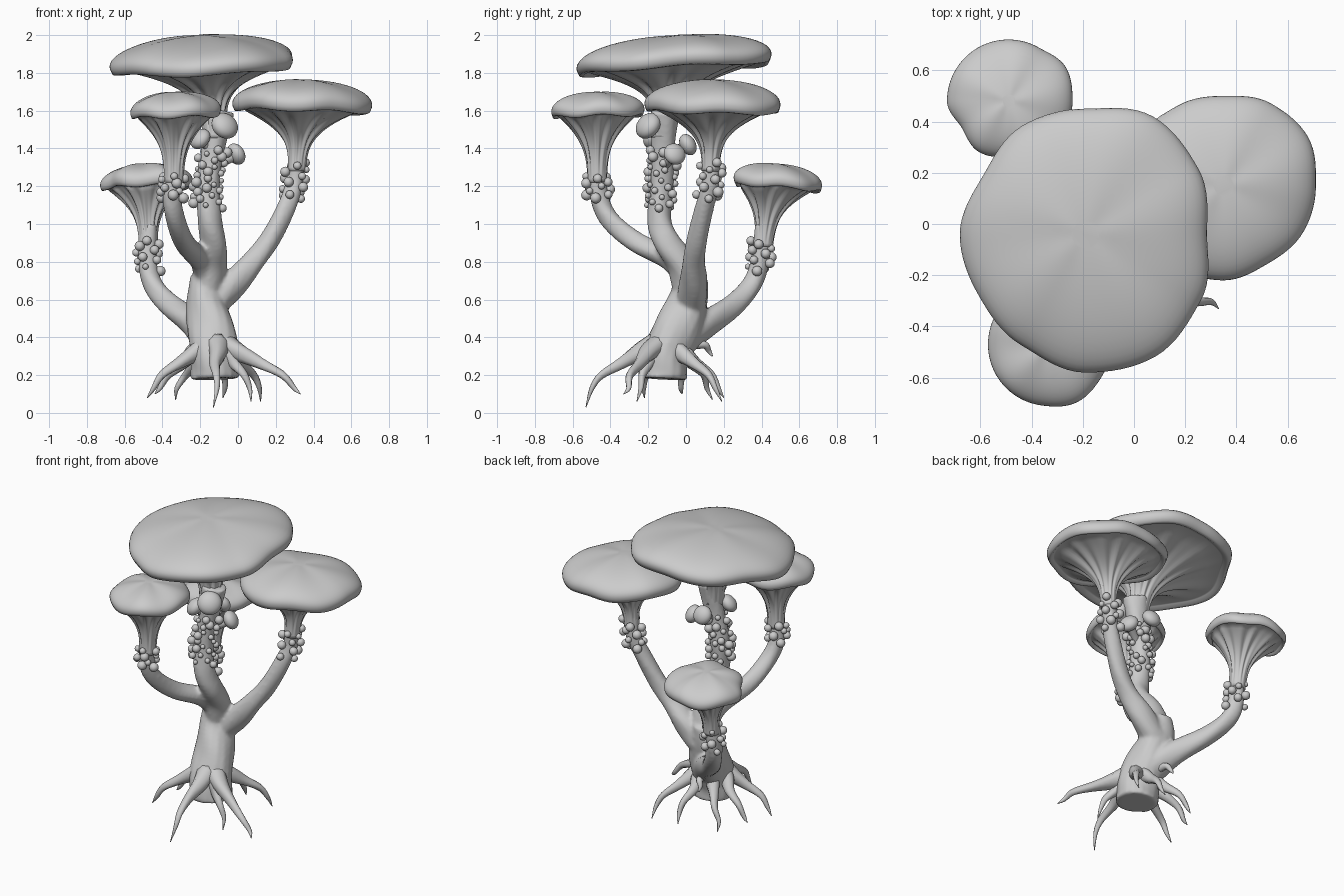
import bpy, bmesh, math, random
from mathutils import Vector, Matrix

random.seed(4)
TAU = math.tau
if "Cube" in bpy.data.objects:
    bpy.data.objects.remove(bpy.data.objects["Cube"])

grey = bpy.data.materials.new("stone grey")
grey.use_nodes = True
colour = (0.6, 0.6, 0.6, 1)
grey.diffuse_color = colour
grey.node_tree.nodes["Principled BSDF"].inputs["Base Color"].default_value = colour


def finish(bm, name):
    bmesh.ops.recalc_face_normals(bm, faces=bm.faces)
    for face in bm.faces:
        face.smooth = True
    mesh = bpy.data.meshes.new(name)
    bm.to_mesh(mesh)
    bm.free()
    mesh.materials.append(grey)
    obj = bpy.data.objects.new(name, mesh)
    bpy.context.collection.objects.link(obj)
    return obj


def spline(points, steps):
    """Smooth path through control points of position and radius."""
    pts = [Vector(p) for p in points]
    pts = [2 * pts[0] - pts[1]] + pts + [2 * pts[-1] - pts[-2]]
    path = []
    for a, b, c, d in zip(pts, pts[1:], pts[2:], pts[3:]):
        for i in range(steps):
            t = i / steps
            path.append(b + (c - a) * t / 2 + (a - 2.5 * b + 2 * c - d / 2) * t**2
                        + (1.5 * (b - c) + (d - a) / 2) * t**3)
    return path + [pts[-2]]


def skin(bm, rings, cap_ends=True):
    for low, high in zip(rings, rings[1:]):
        n = len(low)
        for i in range(n):
            bm.faces.new((low[i], low[(i + 1) % n], high[(i + 1) % n], high[i]))
    if cap_ends:
        bm.faces.new(rings[0])
        bm.faces.new(rings[-1])


def tube(bm, points, sides=16, steps=5, wobble=0.05):
    path = spline(points, steps)
    side = Vector((0.9, 0.3, 0.1))
    rings = []
    for i, p in enumerate(path):
        along = path[min(i + 1, len(path) - 1)].xyz - path[max(i - 1, 0)].xyz
        along.normalize()
        side = (side - along * side.dot(along)).normalized()
        other = along.cross(side)
        ring = []
        for k in range(sides):
            a = TAU * k / sides
            r = p.w * (1 + wobble * math.sin(3 * a + i * 0.5) * (i > 0))
            ring.append(bm.verts.new(p.xyz + (side * math.cos(a) + other * math.sin(a)) * r))
        rings.append(ring)
    skin(bm, rings)


def ball(bm, centre, radius, squash=1.0, axis=(0, 0, 1)):
    turn = Vector(axis).to_track_quat('Z', 'Y').to_matrix().to_4x4()
    size = Matrix.Diagonal((radius, radius, radius * squash, 1))
    bmesh.ops.create_icosphere(bm, subdivisions=3, radius=1,
                               matrix=Matrix.Translation(centre) @ turn @ size)


# Trunk and branches, fused into one skin
main_stem = [(-.17, .03, .62, .09), (-.14, -.02, .78, .08), (-.13, -.1, .9, .07),
             (-.15, -.14, 1.02, .065), (-.16, -.13, 1.2, .062), (-.13, -.12, 1.4, .062),
             (-.1, -.11, 1.6, .08)]
front_stem = [(-.16, .02, .7, .07), (-.2, -.08, .81, .06), (-.28, -.26, .9, .055),
              (-.33, -.4, 1.02, .052), (-.35, -.46, 1.14, .05), (-.34, -.47, 1.3, .05)]
left_stem = [(-.13, .03, .58, .08), (-.02, .04, .69, .075), (.08, .04, .8, .06),
             (.17, .06, .92, .055), (.26, .1, 1.1, .05), (.3, .13, 1.22, .046),
             (.31, .13, 1.36, .046)]
back_stem = [(-.14, -.04, .38, .1), (-.23, .1, .47, .075), (-.36, .25, .57, .06),
             (-.45, .35, .68, .053), (-.48, .39, .8, .05), (-.47, .41, 1, .045)]
trunk = [(-.12, -.12, .18, .13), (-.125, -.11, .3, .13), (-.14, -.05, .44, .125),
         (-.17, .01, .58, .108), (-.17, .03, .72, .085)]
bm = bmesh.new()
for limb in (trunk, main_stem, front_stem, left_stem, back_stem):
    tube(bm, limb)
body = finish(bm, "trunk_and_branches")
remesh = body.modifiers.new("fuse", 'REMESH')
remesh.mode = 'VOXEL'
remesh.voxel_size = 0.012
remesh.use_smooth_shade = True
relax = body.modifiers.new("relax", 'SMOOTH')
relax.factor = 0.5
relax.iterations = 5

# Roots arching out of the trunk foot to thin tips
root_tips = [(-.13, -.53, .03), (.33, -.33, .1), (-.48, -.22, .08), (-.33, .14, .07),
             (.12, .19, .06), (.07, -.26, .06), (-.44, -.02, .1), (-.08, .2, .08)]
foot = Vector((-.12, -.12, 0))
bm = bmesh.new()
for tip in root_tips:
    out = Vector((tip[0], tip[1], 0)) - foot
    reach = out.length
    across = out.normalized().cross(Vector((0, 0, 1)))
    path = []
    for f, z, r in ((0, .37, .06), (.3, .32, .048), (.55, .26, .03), (.8, .2, .02),
                    (.92, .13, .013)):
        f = max(f, min(f + .05, .11 / reach)) if f else .04 / reach
        bend = across * random.uniform(-.02, .02)
        path.append((*(foot + out * f + bend).xy, z, r))
    path.append((*tip, .002))
    tube(bm, path, sides=10, steps=4, wobble=.08)
finish(bm, "roots")


def outline(radii, angle):
    """Rounded lobes from evenly spaced radii."""
    n = len(radii)
    x = angle / TAU * n
    i, t = int(x), x - int(x)
    t = t * t * (3 - 2 * t)
    return radii[i % n] * (1 - t) + radii[(i + 1) % n] * t


def mushroom(name, centre, top, tilt, radii, dome, neck, power):
    bm = bmesh.new()
    sides = 96
    mid, foot = Vector(centre), Vector(neck[:2])
    # Each profile entry: share of outline, height, progress down the funnel
    profile = [(math.sin(t), top + dome * (math.cos(t) - 1), 0)
               for t in [math.pi / 2 * i / 14 for i in range(1, 15)]]
    lip = top - dome * 1.2
    profile += [(.995, top - dome * 1.12, 0), (.97, lip - dome * .1, 0),
                (.93, lip - dome * .12, 0), (.89, lip - dome * .02, 0)]
    profile += [(.87, lip + (neck[2] - lip) * i / 18, i / 18) for i in range(19)]
    rings = []
    for share, z, s in profile:
        c = mid.lerp(foot, s ** .5)
        ring = []
        for k in range(sides):
            a = TAU * k / sides
            r = outline(radii, a) * share
            if s > 0:
                r = neck[3] + (r - neck[3]) * (1 - s) ** power
                r *= 1 + math.sin(math.pi * s ** .6) * (
                    .07 * math.sin(11 * a + 2 * s) + .05 * math.sin(17 * a))
            x, y = r * math.cos(a), r * math.sin(a)
            swell = .008 * share * math.sin(5 * a + 1) * (1 - s)
            ring.append(bm.verts.new((c.x + x, c.y + y,
                                      z + swell + x * tilt[0] + y * tilt[1])))
        rings.append(ring)
    skin(bm, rings)
    finish(bm, name)


# Four mushroom caps with ribbed funnels
mushroom("main_mushroom", (-.19, -.04), 2, (.04, .06),
         [.475, .51, .53, .49, .49, .46, .49, .48, .5, .54, .55, .52],
         .14, (-.12, -.12, 1.46, .066), 4)
mushroom("left_mushroom", (.35, .15), 1.765, (-.03, -.02),
         [.36, .38, .37, .35, .36, .38, .38, .36, .37, .37, .35, .36],
         .13, (.31, .13, 1.28, .048), 3.2)
mushroom("front_mushroom", (-.33, -.47), 1.7, (.02, .02),
         [.24, .25, .25, .25, .24, .24, .24, .24, .24, .25, .24],
         .1, (-.34, -.47, 1.22, .052), 3)
mushroom("back_mushroom", (-.49, .48), 1.32, (.03, -.08),
         [.25, .26, .24, .24, .24, .24, .24, .21, .23, .22, .25, .25],
         .1, (-.475, .41, .88, .05), 3)

# Buttons: small squat mushrooms on the main stem
bm = bmesh.new()
buttons = [(-.07, -.2, 1.52, .075), (-.2, -.17, 1.45, .06), (-.01, -.06, 1.37, .06),
           (-.13, .01, 1.42, .06)]
for x, y, z, r in buttons:
    root = Vector((-.13, -.12, z - .07))
    spot = Vector((x, y, z))
    axis = (spot - root).normalized()
    ball(bm, spot, r, .7, axis)
    tube(bm, [(*root, .025), (*root.lerp(spot, .5), .025), (*spot, .03)], sides=10, steps=3)
finish(bm, "button_mushrooms")


def beads(name, stem, low, high, count, sizes):
    bm = bmesh.new()
    path = spline(stem, 12)
    for i in range(count):
        z = low + (high - low) * (i + random.random()) / count
        p = min(path, key=lambda q: abs(q.z - z))
        a = i * 2.4 + random.uniform(-.3, .3)
        r = random.uniform(*sizes)
        reach = p.w + r * .5
        ball(bm, (p.x + math.cos(a) * reach, p.y + math.sin(a) * reach, z), r)
    finish(bm, name)


# Spore beads clustered around each stem
beads("main_beads", main_stem, 1.08, 1.4, 46, (.014, .028))
beads("front_beads", front_stem, 1.13, 1.26, 16, (.018, .03))
beads("left_beads", left_stem, 1.13, 1.33, 17, (.016, .03))
beads("back_beads", back_stem, .75, .92, 16, (.016, .028))

# Curled twig stub at the back of the trunk foot
bm = bmesh.new()
tube(bm, [(-.16, .04, .36, .025), (-.17, .1, .36, .02), (-.19, .12, .33, .014),
          (-.19, .14, .3, .004)], sides=10)
finish(bm, "twig_stub")
